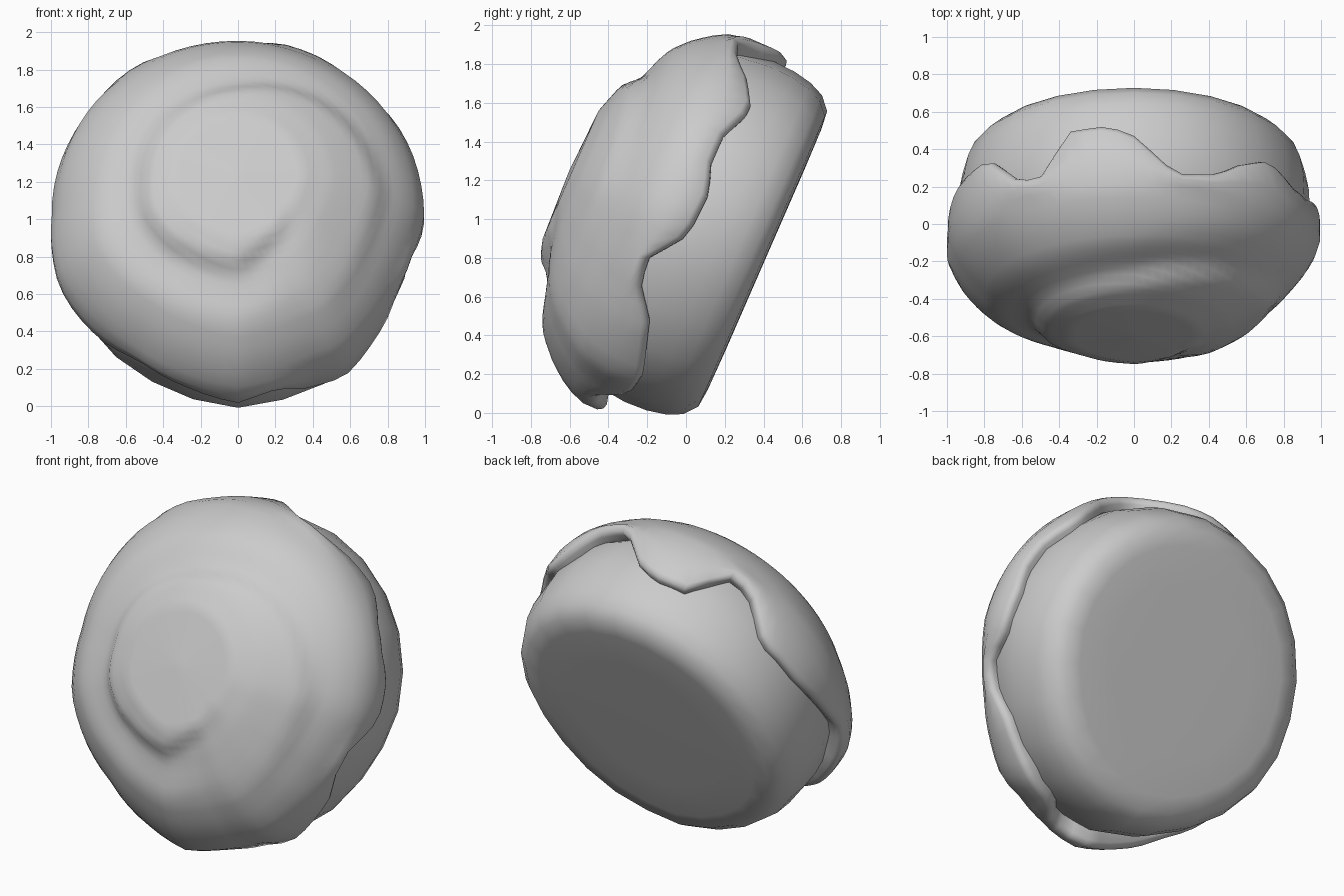
import bpy, bmesh, math

cube = bpy.data.objects.get("Cube")
if cube:
    bpy.data.objects.remove(cube, do_unlink=True)

# One pale grey for the whole bun
grey = bpy.data.materials.new("pale_grey")
grey.use_nodes = True
COLOUR = (0.6, 0.6, 0.6, 1)
grey.diffuse_color = COLOUR
grey.node_tree.nodes["Principled BSDF"].inputs["Base Color"].default_value = COLOUR

TILT = math.atan2(0.917, 0.4)
SEGMENTS = 72


def interp(table, x):
    """Piecewise linear lookup in a list of (x, value) pairs."""
    if x <= table[0][0]:
        return table[0][1]
    for (x0, v0), (x1, v1) in zip(table, table[1:]):
        if x <= x1:
            return v0 + (v1 - v0) * (x - x0) / (x1 - x0)
    return table[-1][1]


def smooth(t):
    t = max(0, min(1, t))
    return t * t * (3 - 2 * t)


def lathe(name, section, segments, sharp):
    """Skin rings around the local z axis; section(angle) gives (radius, height)
    pairs running from the first pole outwards."""
    bm = bmesh.new()
    columns = []
    for i in range(segments):
        deg = 360 * i / segments
        c, s = math.cos(math.radians(deg)), math.sin(math.radians(deg))
        columns.append([bm.verts.new((r * c, r * s, h)) for r, h in section(deg)])
    for i in range(segments):
        a, b = columns[i], columns[(i + 1) % segments]
        for k in range(len(a) - 1):
            bm.faces.new((a[k], a[k + 1], b[k + 1], b[k]))
    bmesh.ops.remove_doubles(bm, verts=bm.verts, dist=0.0005)
    bmesh.ops.recalc_face_normals(bm, faces=bm.faces)
    mesh = bpy.data.meshes.new(name)
    bm.to_mesh(mesh)
    bm.free()
    mesh.materials.append(grey)
    obj = bpy.data.objects.new(name, mesh)
    bpy.context.collection.objects.link(obj)
    obj.rotation_euler = (TILT, 0, 0)
    obj.location.z = 0.98
    bpy.ops.object.select_all(action="DESELECT")
    obj.select_set(True)
    bpy.context.view_layer.objects.active = obj
    bpy.ops.object.shade_smooth_by_angle(angle=math.radians(sharp))
    return obj


# Irregular outline: radius factor against angle
OUTLINE = [(0, 1), (140, 1.015), (180, 1), (202, 1.04), (220, 1.02), (236, 1),
           (255, 1.03), (270, 1.07), (282, 1.04), (295, 1.02), (303, 1.04),
           (316, 1), (332, 0.965), (346, 0.97), (360, 1)]

# Dough: flat-backed round body
DOUGH = [(0, -0.45), (0.5, -0.45), (0.72, -0.447), (0.815, -0.437), (0.88, -0.38),
         (0.915, -0.3), (0.935, -0.2), (0.94, -0.08), (0.92, 0.1), (0.8, 0.3), (0, 0.4)]


def dough_section(deg):
    k = 0.5 + 0.5 * interp(OUTLINE, deg)
    return [(r * k, h) for r, h in DOUGH]


lathe("dough", dough_section, 24, 60)

# Glaze: domed cap with a spiral groove and a wavy dripping edge
DOME = [(0, 0.66), (0.35, 0.645), (0.5, 0.595), (0.6, 0.545), (0.7, 0.49), (0.78, 0.435),
        (0.87, 0.345), (0.93, 0.265), (0.97, 0.19)]
EDGE = [(0, -0.04), (11, -0.05), (20, 0), (30, 0), (43, -0.08), (56, 0.01), (63, 0.09),
        (77, 0.12), (90, -0.09), (98, -0.15), (110, -0.14), (120, 0.09), (128, 0.09),
        (142, -0.11), (162, -0.09), (180, 0), (190, 0.05), (200, 0.03), (210, 0),
        (225, 0), (240, 0.06), (255, 0.03), (270, 0), (277, 0.06), (283, 0.07),
        (292, -0.09), (306, -0.11), (325, -0.03), (336, 0.09), (345, 0.1), (356, -0.03),
        (360, -0.04)]
# Spiral radius and depth against clockwise turn from its inner start
SPIRAL = [(0, 0.3), (60, 0.46), (105, 0.5), (210, 0.5), (240, 0.53), (280, 0.64),
          (330, 0.75), (400, 0.82)]
DEPTH = [(0, 0), (50, 0.045), (100, 0.055), (200, 0.03), (250, 0.04), (330, 0.035), (400, 0)]


def dome_height(r, deg):
    h = interp(DOME, r)
    turn = (-30 - deg) % 360
    for p in (turn, turn + 360):
        d = r - interp(SPIRAL, p) + 0.03
        h -= interp(DEPTH, p) * smooth(d / 0.08) * (1 - smooth((d - 0.08) / 0.25))
    return h


def glaze_section(deg):
    e = interp(EDGE, deg)
    k = interp(OUTLINE, deg)
    top = [(0.97 * i / 28 * k, dome_height(0.97 * i / 28, deg)) for i in range(29)]
    lip = [(0.995, 0.19 + (e - 0.19) * 0.4), (0.995, e + 0.035), (0.98, e + 0.008),
           (0.955, e), (0.88, e + 0.02)]
    return top + [(r * k, h) for r, h in lip]


lathe("glaze", glaze_section, SEGMENTS, 60)
